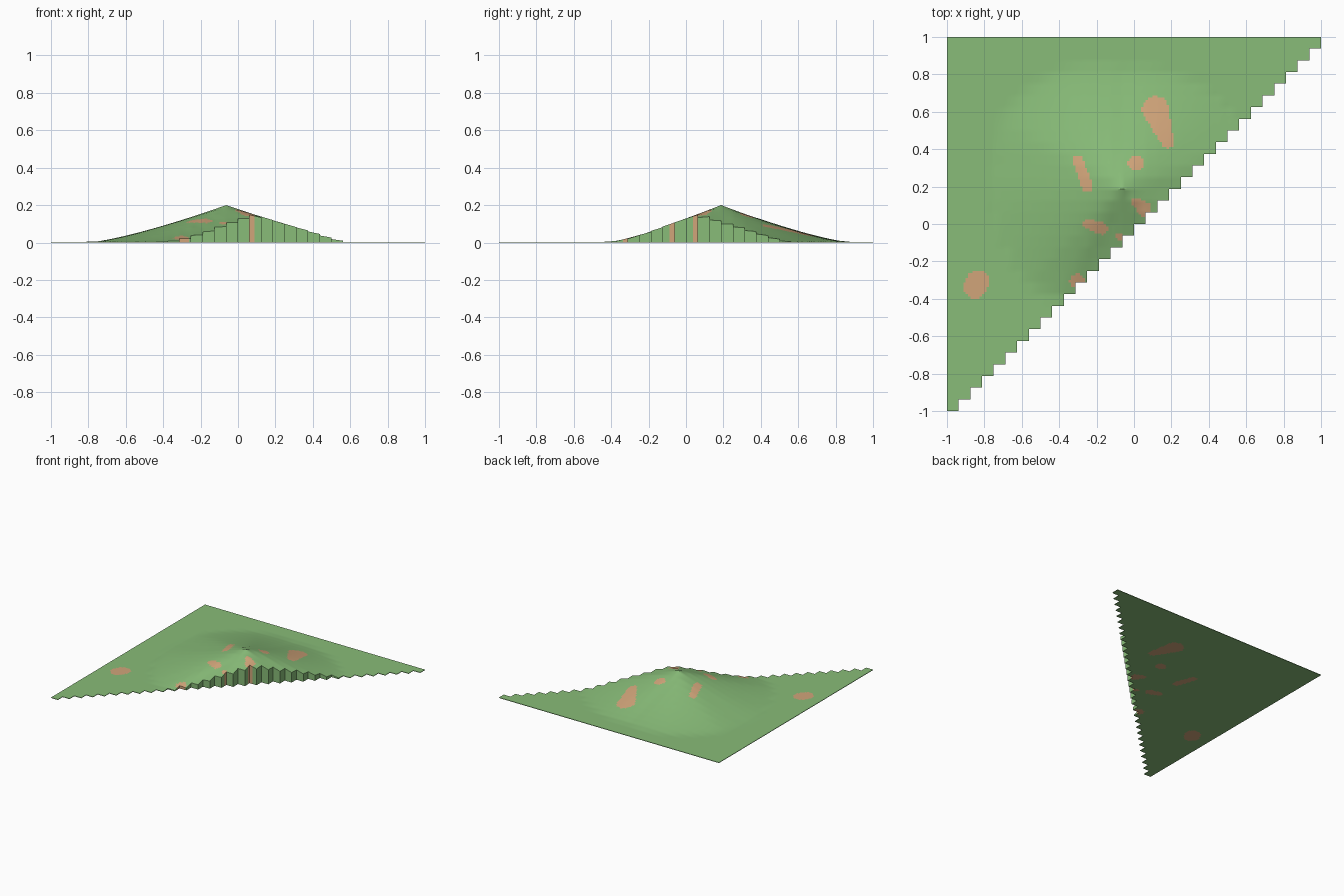
import bpy, bmesh, math
from mathutils import Vector

if "Cube" in bpy.data.objects:
    bpy.data.objects.remove(bpy.data.objects["Cube"])

N, SUB = 32, 5              # stair cells per side, fine squares per cell
M = N * SUB
CELL = 2 / N
PEAK = Vector((-0.0625, 0.1875))
HEIGHT, FLOOR = 0.2, 0.004

# foot radius of the hill by direction from the peak (degrees, radius)
FOOT = [(0, .75), (20, .79), (31, .76), (60, .72), (90, .68), (120, .76), (150, .79),
        (170, .74), (200, .73), (225, .75), (239, .72), (250, .64), (262, .64),
        (288, .68), (317, .87), (360, .75)]

# bare earth patches: tapered strokes (x1, y1, r1, x2, y2, r2)
PATCHES = [(.115, .61, .072, .18, .44, .035), (-.30, .34, .028, -.25, .20, .03),
           (.01, .325, .042, .01, .325, .042), (.01, .12, .022, .055, .08, .038),
           (-.245, .0, .028, -.17, -.025, .032), (-.08, -.065, .02, -.075, -.07, .02),
           (-.85, -.335, .062, -.835, -.31, .062), (-.31, -.305, .034, -.30, -.30, .034)]


def material(name, rgb):
    m = bpy.data.materials.new(name)
    m.diffuse_color = (*rgb, 1)
    m.use_nodes = True
    m.node_tree.nodes["Principled BSDF"].inputs["Base Color"].default_value = m.diffuse_color
    return m


def foot_radius(deg):
    for (a, ra), (b, rb) in zip(FOOT, FOOT[1:]):
        if a <= deg <= b:
            return ra + (rb - ra) * (deg - a) / (b - a)


def hill(i, j):
    """Height at a coarse grid node."""
    d = Vector((-1 + i * CELL, -1 + j * CELL)) - PEAK
    if d.length < 1e-6:
        return HEIGHT
    s = d.length / foot_radius(math.degrees(math.atan2(d.y, d.x)) % 360)
    return max(FLOOR, HEIGHT * max(0, 1 - s) ** 1.3)


def height(a, b):
    """Straight blend between the coarse nodes."""
    i, j = min(a // SUB, N - 1), min(b // SUB, N - 1)
    u, v = a / SUB - i, b / SUB - j
    return ((hill(i, j) * (1 - u) + hill(i + 1, j) * u) * (1 - v)
            + (hill(i, j + 1) * (1 - u) + hill(i + 1, j + 1) * u) * v)


def is_earth(p):
    for x1, y1, r1, x2, y2, r2 in PATCHES:
        s, d = Vector((x1, y1)), Vector((x2 - x1, y2 - y1))
        t = min(1, max(0, (p - s).dot(d) / d.length_squared)) if d.length else 0
        if (p - s - d * t).length < r1 + (r2 - r1) * t:
            return 1
    return 0


def inside(a, b):
    return 0 <= a < M and 0 <= b < M and a // SUB <= b // SUB


# half hill, cut to a stair along the diagonal, closed by walls and a flat underside
bm = bmesh.new()
verts = {}


def vert(a, b, top):
    key = (a, b, top)
    if key not in verts:
        z = height(a, b) if top else 0
        verts[key] = bm.verts.new((-1 + 2 * a / M, -1 + 2 * b / M, z))
    return verts[key]


for a in range(M):
    for b in range(M):
        if not inside(a, b):
            continue
        mat = is_earth(Vector((-1 + (2 * a + 1) / M, -1 + (2 * b + 1) / M)))
        ring = [(a, b), (a + 1, b), (a + 1, b + 1), (a, b + 1)]
        faces = [bm.faces.new([vert(*p, True) for p in ring]),
                 bm.faces.new([vert(*p, False) for p in reversed(ring)])]
        for k, (da, db) in enumerate([(0, -1), (1, 0), (0, 1), (-1, 0)]):
            if not inside(a + da, b + db):
                p, q = ring[k], ring[(k + 1) % 4]
                faces.append(bm.faces.new([vert(*p, False), vert(*q, False),
                                           vert(*q, True), vert(*p, True)]))
        for f in faces:
            f.material_index = mat

mesh = bpy.data.meshes.new("hill_terrain")
bm.to_mesh(mesh)
bm.free()
mesh.materials.append(material("grass green", (.246, .503, .188)))
mesh.materials.append(material("earth orange", (.640, .376, .195)))
terrain = bpy.data.objects.new("hill_terrain", mesh)
bpy.context.collection.objects.link(terrain)
bpy.context.view_layer.objects.active = terrain
terrain.select_set(True)
bpy.ops.object.shade_smooth_by_angle(angle=math.radians(30))
